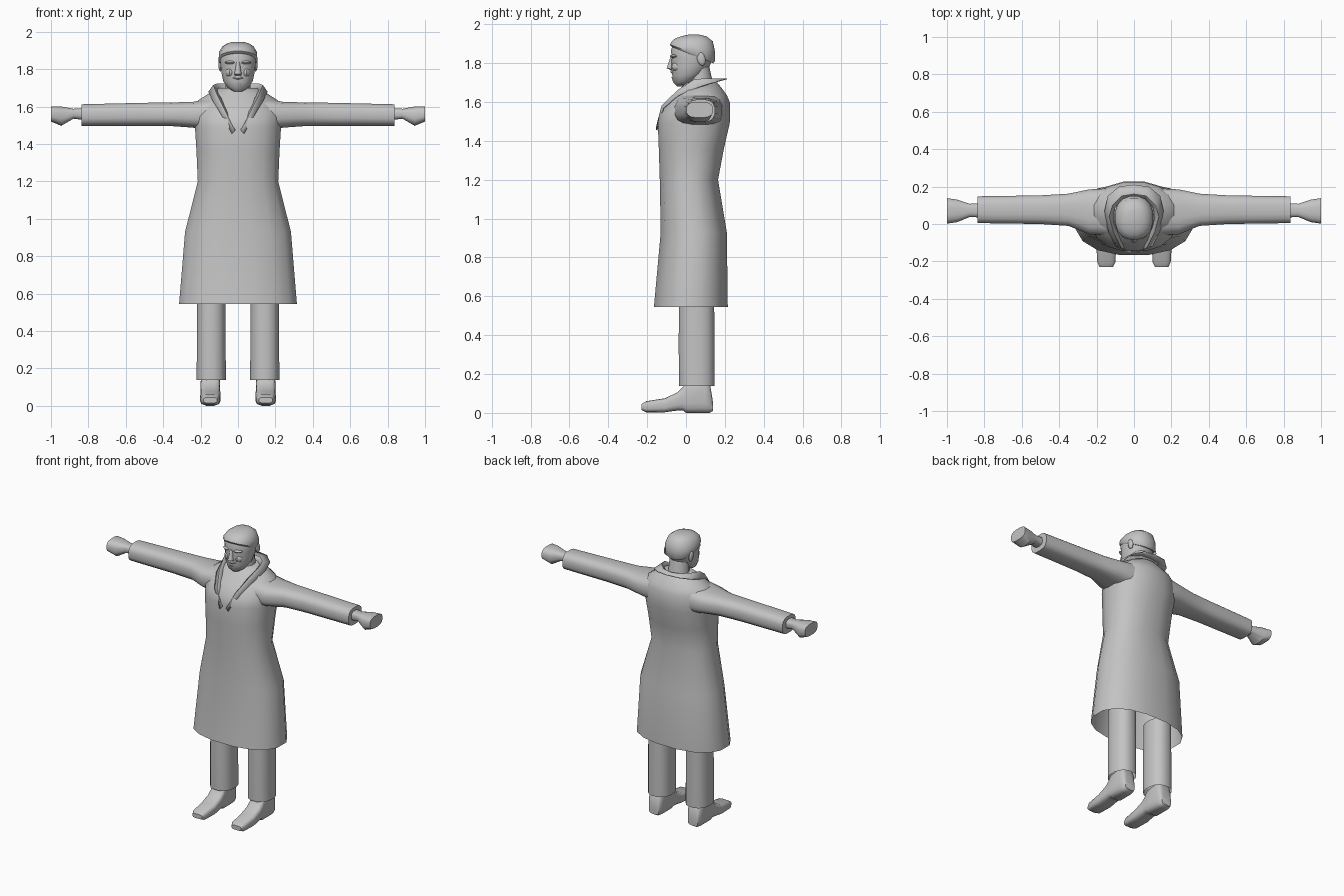
import bpy, bmesh, math

grey = bpy.data.materials.new("plain_grey")
grey.diffuse_color = (0.55, 0.55, 0.55, 1)


def finish(name, bm, angle=40):
    bmesh.ops.recalc_face_normals(bm, faces=bm.faces)
    me = bpy.data.meshes.new(name)
    bm.to_mesh(me)
    bm.free()
    me.materials.append(grey)
    ob = bpy.data.objects.new(name, me)
    bpy.context.collection.objects.link(ob)
    bpy.ops.object.select_all(action='DESELECT')
    ob.select_set(True)
    bpy.context.view_layer.objects.active = ob
    bpy.ops.object.shade_smooth_by_angle(angle=math.radians(angle))
    return ob


def oval(a0, a1, b0, b1, p=1.0, n=16):
    """Rounded-box outline between two ranges; smaller p is squarer."""
    pts = []
    for i in range(n):
        t = 2 * math.pi * (i + 0.5) / n
        c, s = math.cos(t), math.sin(t)
        # scale so the half-step points still touch the limits
        k = 1 / math.cos(math.pi / n) ** p
        u = math.copysign(abs(c) ** p, c) * k
        v = math.copysign(abs(s) ** p, s) * k
        pts.append(((a0 + a1) / 2 + u * (a1 - a0) / 2,
                    (b0 + b1) / 2 + v * (b1 - b0) / 2))
    return pts


def ring_z(z, hw, y0, y1, cx=0, p=1.0, tilt=0):
    return [(x, y, z + tilt * (y - (y0 + y1) / 2))
            for x, y in oval(cx - hw, cx + hw, y0, y1, p)]


def ring_x(x, y0, y1, z0, z1, p=0.7, side=1):
    return [(side * x, y, z) for y, z in oval(y0, y1, z0, z1, p)]


def ring_y(y, hw, z0, z1, cx=0, p=0.55):
    return [(x, y, z) for x, z in oval(cx - hw, cx + hw, z0, z1, p)]


def loft(name, rings, start=True, end=True, angle=40):
    bm = bmesh.new()
    vs = [[bm.verts.new(c) for c in r] for r in rings]
    n = len(vs[0])
    for a, b in zip(vs, vs[1:]):
        for i in range(n):
            j = (i + 1) % n
            bm.faces.new((a[i], a[j], b[j], b[i]))
    if start:
        bm.faces.new(vs[0])
    if end:
        bm.faces.new(vs[-1])
    return finish(name, bm, angle)


# Long coat, open at the hem, closing over the shoulders
loft("coat", [ring_z(z, hw, a, b, p=p) for z, hw, a, b, p in [
    (0.545, 0.315, -0.165, 0.215, 0.85),
    (0.93, 0.283, -0.13, 0.21, 0.85),
    (1.20, 0.215, -0.135, 0.165, 0.85),
    (1.36, 0.222, -0.14, 0.195, 0.85),
    (1.49, 0.230, -0.145, 0.225, 0.85),
    (1.54, 0.235, -0.135, 0.227, 0.9),
    (1.60, 0.235, -0.095, 0.225, 1),
    (1.635, 0.21, -0.06, 0.21, 1),
    (1.67, 0.155, -0.03, 0.185, 1),
    (1.70, 0.10, 0.0, 0.16, 1)]], start=False)

# Collar and lapels: a folded strip running round the neck to the chest
outer = [(0, .21, 1.722), (.08, .20, 1.72), (.14, .15, 1.705), (.158, .07, 1.68),
         (.138, -.04, 1.635), (.098, -.118, 1.57), (.033, -.153, 1.455)]
crest = [(0, .16, 1.718), (.065, .15, 1.722), (.115, .10, 1.722), (.133, .04, 1.715),
         (.110, -.045, 1.66), (.07, -.126, 1.58), (.018, -.155, 1.47)]
inner = [(0, .13, 1.69), (.055, .12, 1.69), (.095, .085, 1.69), (.105, .03, 1.68),
         (.085, -.03, 1.645), (.05, -.10, 1.57), (.012, -.14, 1.48)]
bm = bmesh.new()
rails = [[bm.verts.new(c) for c in
          [(-x, y, z) for x, y, z in rail[:0:-1]] + rail]
         for rail in (outer, crest, inner)]
for a, b in zip(rails, rails[1:]):
    for i in range(len(a) - 1):
        bm.faces.new((a[i], a[i + 1], b[i + 1], b[i]))
collar = finish("collar", bm)
thick = collar.modifiers.new("thickness", 'SOLIDIFY')
thick.thickness = 0.006

# Limbs, repeated on both sides
for s, tag in ((1, "left"), (-1, "right")):
    loft("sleeve_" + tag, [ring_x(*r, side=s) for r in [
        (0.14, -0.06, 0.19, 1.47, 1.645),
        (0.24, -0.055, 0.185, 1.487, 1.625),
        (0.35, -0.01, 0.162, 1.495, 1.622),
        (0.50, 0.0, 0.153, 1.497, 1.62),
        (0.836, 0.005, 0.148, 1.497, 1.612)]], start=False)
    loft("hand_" + tag, [ring_x(*r, side=s) for r in [
        (0.80, 0.035, 0.112, 1.525, 1.592),
        (0.88, 0.037, 0.108, 1.535, 1.588),
        (0.945, 0.01, 0.13, 1.497, 1.60),
        (1.0, 0.002, 0.138, 1.52, 1.60)]], angle=35)
    c = 0.143 * s
    loft("trouser_leg_" + tag, [ring_z(z, hw, a, b, cx=c, p=0.85) for z, hw, a, b in [
        (0.138, 0.078, -0.035, 0.146),
        (0.35, 0.077, -0.038, 0.146),
        (0.62, 0.075, -0.035, 0.145)]], start=False, end=False)
    c = 0.148 * s
    loft("shoe_" + tag, [ring_y(y, hw, a, b, cx=c) for y, hw, a, b in [
        (-0.23, 0.036, 0.015, 0.045),
        (-0.205, 0.048, 0.003, 0.06),
        (-0.11, 0.054, 0.003, 0.075),
        (-0.045, 0.053, 0.012, 0.105),
        (-0.015, 0.052, 0.012, 0.135),
        (0.0, 0.052, 0.0, 0.17),
        (0.10, 0.052, 0.0, 0.18),
        (0.122, 0.046, 0.0, 0.16),
        (0.138, 0.036, 0.01, 0.06)]], angle=45)
    # Ear
    bm = bmesh.new()
    bmesh.ops.create_uvsphere(bm, u_segments=10, v_segments=6, radius=1)
    for v in bm.verts:
        x, y, z = v.co
        v.co = (s * (0.094 + 0.011 * x), 0.078 + 0.022 * y - 0.006 * z, 1.822 + 0.036 * z)
    finish("ear_" + tag, bm)
    # Brow and cheek relief
    for part, px, py, pz, sx, sy, sz in [
            ("brow_", 0.042, -0.066, 1.836, 0.030, 0.016, 0.009),
            ("cheek_", 0.045, -0.056, 1.782, 0.024, 0.018, 0.022)]:
        bm = bmesh.new()
        bmesh.ops.create_uvsphere(bm, u_segments=10, v_segments=6, radius=1)
        for v in bm.verts:
            x, y, z = v.co
            v.co = (s * (px + sx * x), py + sy * y + 0.012 * max(x, 0), pz + sz * z)
        finish(part + tag, bm)

# Neck
loft("neck", [ring_z(1.62, 0.075, 0.01, 0.15), ring_z(1.70, 0.066, 0.015, 0.138),
              ring_z(1.79, 0.066, 0.02, 0.118)])

# Head, from chin to crown
loft("head", [ring_z(z, hw, a, b, p=0.95, tilt=t) for z, hw, a, b, t in [
    (1.688, 0.034, -0.045, 0.015, 0.15),
    (1.705, 0.058, -0.062, 0.05, 0.15),
    (1.74, 0.080, -0.070, 0.095, 0.1),
    (1.785, 0.089, -0.076, 0.122, 0),
    (1.825, 0.094, -0.073, 0.138, 0),
    (1.865, 0.097, -0.078, 0.143, 0),
    (1.91, 0.082, -0.06, 0.13, 0)]])

# Hair cap, lower at the nape than at the forehead
loft("hair", [ring_z(z, hw, a, b, p=0.9, tilt=t) for z, hw, a, b, t in [
    (1.842, 0.096, -0.076, 0.140, -0.40),
    (1.852, 0.103, -0.083, 0.148, -0.38),
    (1.885, 0.102, -0.075, 0.149, -0.22),
    (1.92, 0.083, -0.055, 0.138, -0.08),
    (1.938, 0.058, -0.025, 0.105, 0),
    (1.946, 0.028, 0.01, 0.07, 0)]])

# Nose, moustache and goatee
loft("nose", [ring_z(z, hw, a, -0.05) for z, hw, a in [
    (1.765, 0.016, -0.080), (1.773, 0.020, -0.100),
    (1.80, 0.014, -0.091), (1.838, 0.011, -0.078)]])
loft("moustache", [ring_z(z, hw, a, -0.03) for z, hw, a in [
    (1.742, 0.038, -0.070), (1.752, 0.034, -0.080), (1.764, 0.018, -0.078)]])
loft("goatee", [ring_z(z, hw, a, -0.01) for z, hw, a in [
    (1.68, 0.022, -0.045), (1.70, 0.034, -0.066), (1.728, 0.026, -0.075)]])
